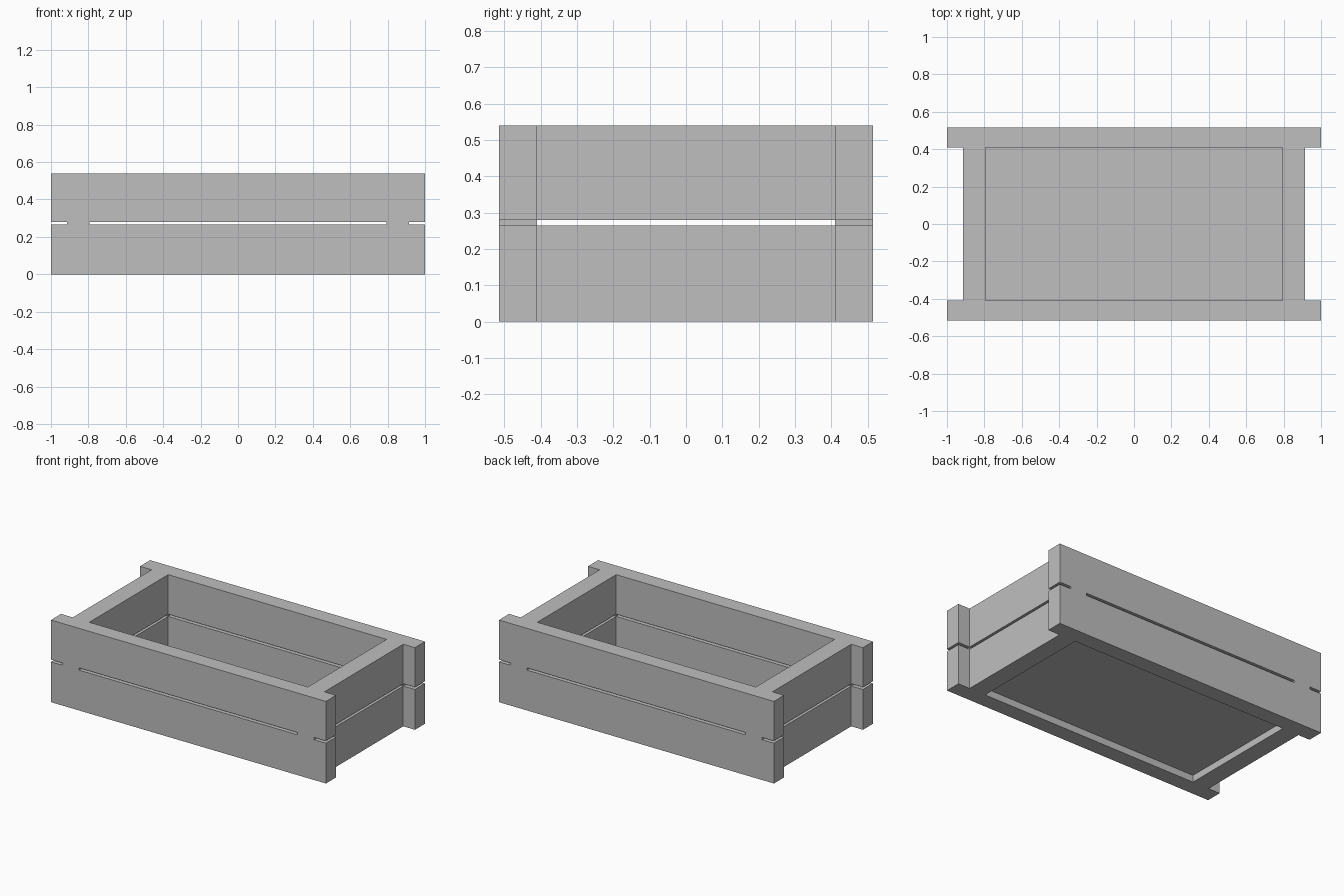
import bpy

cube = bpy.data.objects.get("Cube")
if cube:
    bpy.data.objects.remove(cube, do_unlink=True)

# Single plain grey finish
grey = bpy.data.materials.new("plain_grey")
grey.use_nodes = True
COLOUR = (0.52, 0.52, 0.52, 1)
grey.diffuse_color = COLOUR
grey.node_tree.nodes["Principled BSDF"].inputs["Base Color"].default_value = COLOUR

# Key dimensions
LENGTH, WIDTH = 1.0, 0.515          # outer half sizes
IN_X, IN_Y = 0.795, 0.41            # inner half sizes
END_X = 0.915                       # outer face of the end boards
SLOT_LOW, SLOT_HIGH, TOP = 0.265, 0.28, 0.54


def box(name, x, y, z):
    """Box spanning the given (low, high) ranges."""
    bpy.ops.mesh.primitive_cube_add(size=1, location=[sum(r) / 2 for r in (x, y, z)])
    ob = bpy.context.object
    ob.name = ob.data.name = name
    ob.scale = [r[1] - r[0] for r in (x, y, z)]
    bpy.ops.object.transform_apply(location=False, rotation=False, scale=True)
    ob.data.materials.append(grey)
    return ob


def side_range(sign, inner, outer):
    return sorted((sign * inner, sign * outer))


# Two stacked tiers of boards
for tier, z in (("lower", (0, SLOT_LOW)), ("upper", (SLOT_HIGH, TOP))):
    for side, s in (("front", -1), ("back", 1)):
        box(f"{tier}_{side}_board", (-LENGTH, LENGTH), side_range(s, IN_Y, WIDTH), z)
    for side, s in (("right", -1), ("left", 1)):
        box(f"{tier}_{side}_end_board", side_range(s, IN_X, END_X), (-IN_Y, IN_Y), z)

# Corner spacers that bridge the slot between the tiers
for side_y, sy in (("front", -1), ("back", 1)):
    for side_x, sx in (("right", -1), ("left", 1)):
        box(f"{side_y}_{side_x}_spacer", side_range(sx, IN_X, END_X),
            side_range(sy, IN_Y, WIDTH), (SLOT_LOW, SLOT_HIGH))

# Recessed floor panel
box("floor_panel", (-IN_X, IN_X), (-IN_Y, IN_Y), (0.045, 0.06))
